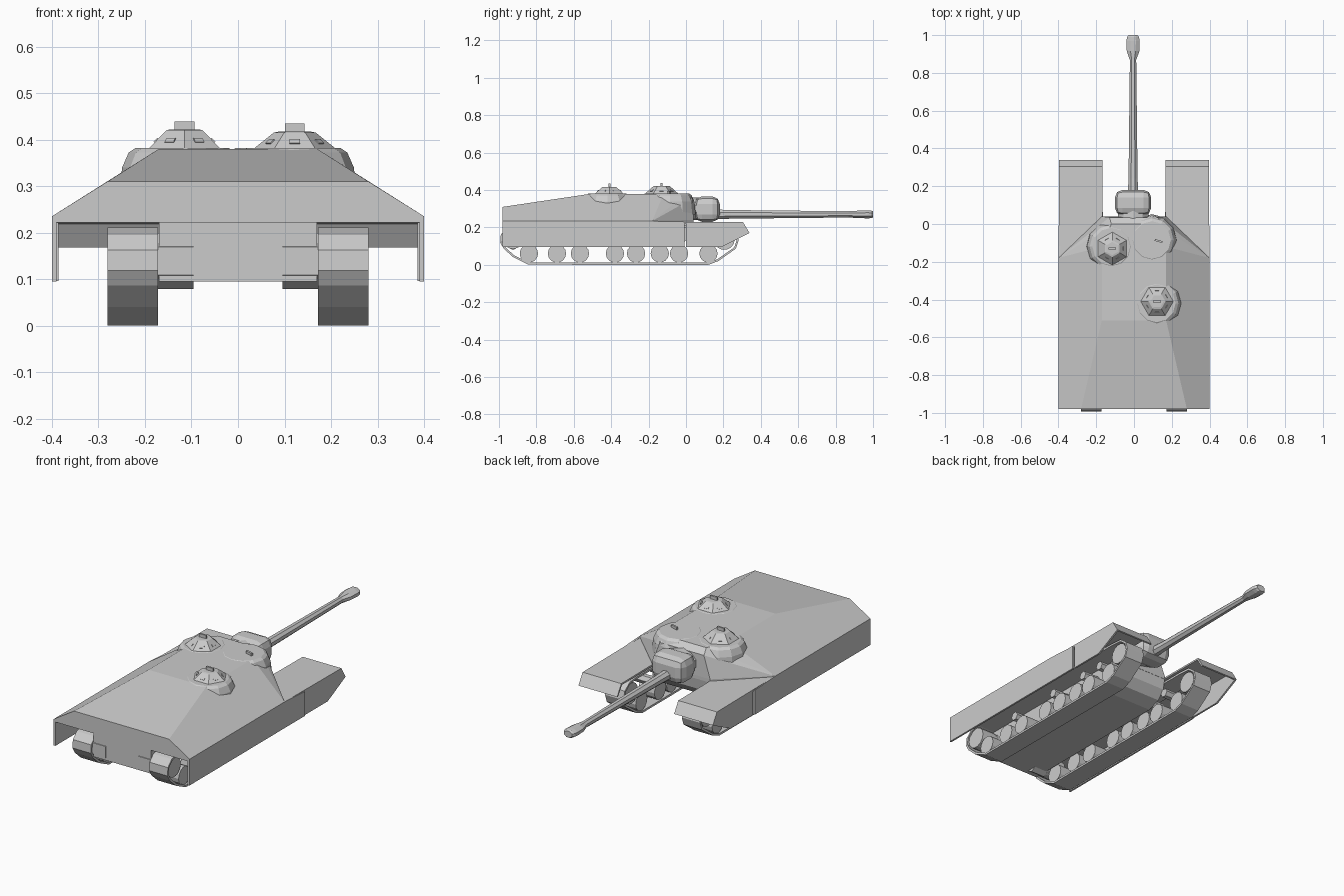
import bpy, bmesh, math
from mathutils import Vector

if "Cube" in bpy.data.objects:
    bpy.data.objects.remove(bpy.data.objects["Cube"])

def finish(name, bm):
    bmesh.ops.recalc_face_normals(bm, faces=bm.faces)
    me = bpy.data.meshes.new(name)
    bm.to_mesh(me)
    bm.free()
    ob = bpy.data.objects.new(name, me)
    bpy.context.collection.objects.link(ob)
    return ob

def loft(name, rings, caps=True):
    """Skin a list of equally sized closed rings."""
    bm = bmesh.new()
    vs = [[bm.verts.new(p) for p in r] for r in rings]
    n = len(rings[0])
    for a, b in zip(vs, vs[1:]):
        for i in range(n):
            bm.faces.new((a[i], a[(i + 1) % n], b[(i + 1) % n], b[i]))
    if caps:
        bm.faces.new(vs[0])
        bm.faces.new(vs[-1])
    return finish(name, bm)

def prism(name, prof, x0, x1, caps=True):
    """Extrude a (y, z) profile across x."""
    return loft(name, [[(x, y, z) for y, z in prof] for x in (x0, x1)], caps)

def box(name, c, size, rot=(0, 0, 0), bevel=0, segs=1):
    bm = bmesh.new()
    bmesh.ops.create_cube(bm, size=1)
    bmesh.ops.scale(bm, vec=size, verts=bm.verts)
    ob = finish(name, bm)
    ob.location, ob.rotation_euler = c, rot
    if bevel:
        m = ob.modifiers.new("bevel", 'BEVEL')
        m.width, m.segments = bevel, segs
    return ob

def circle(n, r, phase=0):
    return [(r * math.cos(phase + math.tau * i / n),
             r * math.sin(phase + math.tau * i / n)) for i in range(n)]

def axle(name, x0, x1, y, z, r, n, phase=0):
    return prism(name, [(y + a, z + b) for a, b in circle(n, r, phase)], x0, x1)

def cone(name, x, y, levels, n, phase=0):
    return loft(name, [[(x + a, y + b, z) for a, b in circle(n, r, phase)]
                       for z, r in levels])

def tube_y(name, x, z, rings, n):
    return loft(name, [[(x + a * rx, y, z + b * rz)
                        for a, b in circle(n, 1, math.pi / n)]
                       for y, rx, rz in rings])

# Upper hull: sloped sides, ramped deck and faceted bow
bm = bmesh.new()
for s in (1, -1):
    for x, y, z in [(.40, -.98, .222), (.40, -.18, .222), (.17, .04, .222),
                    (.40, -.98, .235), (.40, -.18, .235), (.17, .04, .24),
                    (.28, -.98, .31), (.17, -.51, .38), (.17, -.12, .38),
                    (.12, .0, .38), (.13, .035, .355)]:
        bm.verts.new((s * x, y, z))
bmesh.ops.convex_hull(bm, input=bm.verts)
bmesh.ops.dissolve_limit(bm, angle_limit=math.radians(1),
                         verts=bm.verts, edges=bm.edges)
finish("upper_hull", bm)

# Lower hull tub between the tracks
prism("lower_hull", [(-.975, .23), (-.975, .095), (-.08, .095),
                     (-.01, .12), (.03, .165), (.04, .23)], -.17, .17)

# Cast bulges in the roof
for i, (x, y, r) in enumerate([(-.12, -.12, .115), (.095, -.085, .115),
                               (.12, -.42, .115)]):
    cone(f"roof_bulge_{i}", x, y, [(.27, r + .022), (.34, r + .014),
                                   (.372, r), (.382, r - .015)], 12)

# Hexagonal cupolas with vision slits and a thin sight
for tag, x, y, top, ph in [("left", -.115, -.13, .42, math.pi / 6),
                           ("right", .122, -.41, .415, 0)]:
    r0, r1 = .095, .045
    cone(f"{tag}_cupola", x, y, [(.375, r0), (top, r1), (top + .002, r1 - .01)], 6, ph)
    slope = math.atan2(top - .375, (r0 - r1) * .866)
    for k in range(6):
        a = ph + math.pi / 6 + k * math.pi / 3
        d = (r0 + r1) / 2 * .866
        box(f"{tag}_slit_{k}", (x + d * math.cos(a), y + d * math.sin(a), (.375 + top) / 2),
            (.012, .022, .005), (0, slope, a))
    box(f"{tag}_sight", (x, y, top + .008), (.042, .01, .022))
box("roof_periscope", (.13, -.09, .385), (.042, .01, .022), (0, 0, -.3))

# Gun mount, barrel and muzzle brake
tube_y("mantlet_neck", -.005, .3, [(-.02, .085, .06), (.07, .085, .06)], 10)
box("mantlet", (-.005, .113, .298), (.192, .135, .136), bevel=.04, segs=2)
tube_y("barrel", -.005, .27, [(.16, .03, .028), (.24, .026, .025), (.88, .018, .018)], 8)
tube_y("muzzle_brake", -.005, .27, [(.87, .019, .018), (.915, .036, .021),
                                    (.97, .038, .023), (.99, .034, .022),
                                    (1.0, .025, .018)], 8)

# Running gear and side armour, repeated on both sides
TRACK = [(-.84, .006), (.12, .006), (.17, .025), (.262, .09), (.276, .13), (.265, .17),
         (.225, .2), (.16, .205), (-.9, .205), (-.955, .19), (-.985, .16),
         (-.988, .12), (-.97, .09), (-.92, .045)]
WHEELS = [-.84, -.69, -.567, -.38, -.267, -.14, -.037, .12]
for tag, s in (("right", 1), ("left", -1)):
    track = prism(f"{tag}_track", TRACK, s * .172, s * .28, caps=False)
    m = track.modifiers.new("thickness", 'SOLIDIFY')
    m.thickness, m.offset = .011, 0
    for i, y in enumerate(WHEELS):
        axle(f"{tag}_wheel_{i}", s * .178, s * .272, y, .061, .049, 14)
    axle(f"{tag}_sprocket", s * .178, s * .272, -.925, .14, .055, 14)
    axle(f"{tag}_idler", s * .178, s * .272, .205, .135, .055, 14)
    for i, y in enumerate([-.63, -.325, -.09, .04]):
        axle(f"{tag}_roller_{i}", s * .165, s * .265, y, .14, .024, 6)
    axle(f"{tag}_final_drive", s * .096, s * .18, -.925, .139, .06, 6, math.pi / 6)
    # Rear and front skirts
    prism(f"{tag}_rear_skirt", [(-.98, .235), (-.98, .095), (-.008, .095), (-.008, .225),
                                (-.18, .235)], s * .39, s * .40)
    prism(f"{tag}_front_skirt", [(0, .225), (0, .096), (.19, .096), (.24, .12),
                                 (.34, .17), (.305, .228)], s * .386, s * .396)
    # Fender with a sloped nose plate
    prism(f"{tag}_fender", [(-.2, .232), (.305, .228), (.34, .17), (.332, .168),
                            (.299, .219), (-.2, .222)], s * .168, s * .396)
